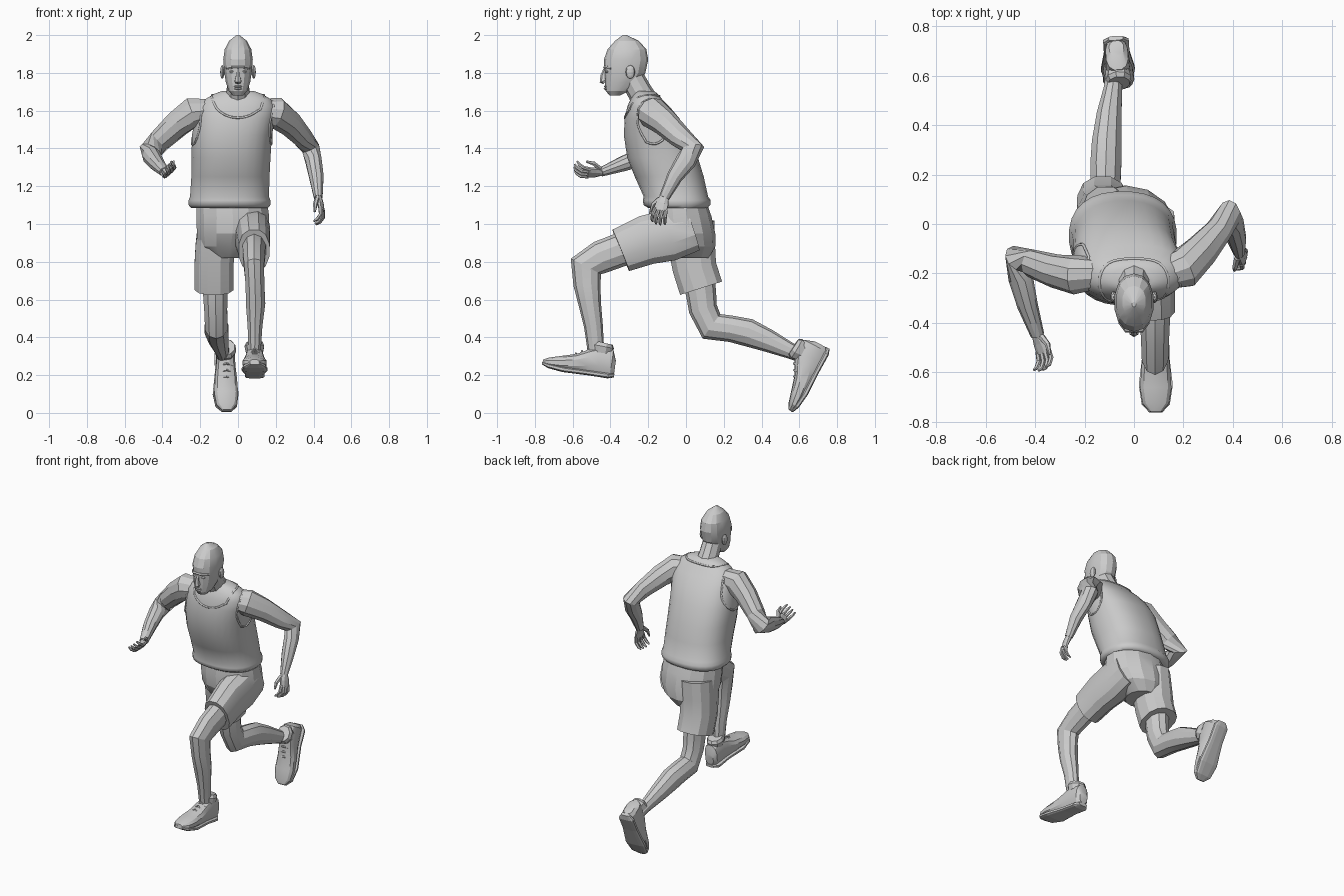
import bpy, bmesh, math
from mathutils import Vector as V, Matrix
from mathutils.bvhtree import BVHTree


def loft(name, rings, n=10, ref=(1, 0, 0), normal=None, pw=1.0, smooth=None):
    """Skin elliptical rings (x, y, z, half_side, half_depth) into a closed tube."""
    bm = bmesh.new()
    ctr = [V(r[:3]) for r in rings]
    loops = []
    for i, r in enumerate(rings):
        t = V((0, 0, 0))
        if i:
            t += (ctr[i] - ctr[i - 1]).normalized()
        if i < len(rings) - 1:
            t += (ctr[i + 1] - ctr[i]).normalized()
        t = V(normal) if normal else t.normalized()
        u = V(ref)
        u = (u - t * u.dot(t)).normalized()
        v = t.cross(u)
        loop = []
        for k in range(n):
            a = 2 * math.pi * (k + 0.5) / n
            c, s = math.cos(a), math.sin(a)
            c = math.copysign(abs(c) ** pw, c)
            s = math.copysign(abs(s) ** pw, s)
            loop.append(bm.verts.new(ctr[i] + u * c * r[3] + v * s * r[4]))
        loops.append(loop)
    for A, B in zip(loops, loops[1:]):
        for k in range(n):
            bm.faces.new((A[k], A[(k + 1) % n], B[(k + 1) % n], B[k]))
    bm.faces.new(loops[0])
    bm.faces.new(loops[-1])
    bmesh.ops.recalc_face_normals(bm, faces=bm.faces)
    me = bpy.data.meshes.new(name)
    bm.to_mesh(me)
    bm.free()
    ob = bpy.data.objects.new(name, me)
    bpy.context.collection.objects.link(ob)
    if smooth:
        bpy.ops.object.select_all(action='DESELECT')
        ob.select_set(True)
        bpy.context.view_layer.objects.active = ob
        bpy.ops.object.shade_smooth_by_angle(angle=math.radians(smooth))
    return ob


def stack(name, rows, **kw):
    """Horizontal sections given as (z, y_front, y_back, half_width, centre_x)."""
    return loft(name, [(x, (f + b) / 2, z, w, (b - f) / 2) for z, f, b, w, x in rows],
                normal=(0, 0, 1), **kw)


def ball(name, loc, scale, seg=10):
    bpy.ops.mesh.primitive_uv_sphere_add(segments=seg, ring_count=6, radius=1, location=loc)
    ob = bpy.context.object
    ob.name, ob.scale = name, scale
    return ob


# Vest with hem roll
vest = stack("vest", [
    (1.085, -.20, .115, .205, -.045), (1.10, -.225, .13, .217, -.045), (1.125, -.23, .132, .218, -.045),
    (1.145, -.225, .118, .210, -.045), (1.25, -.272, .095, .208, -.04), (1.35, -.312, .065, .210, -.037),
    (1.47, -.33, .02, .213, -.032), (1.56, -.325, -.035, .212, -.015), (1.62, -.312, -.085, .205, -.005),
    (1.66, -.295, -.125, .175, 0), (1.69, -.275, -.15, .125, 0), (1.705, -.26, -.17, .08, 0)],
    n=28, pw=.85, smooth=50)

# Neckline and armhole piping, snapped onto the vest surface
tree = BVHTree.FromPolygons([v.co for v in vest.data.vertices], [p.vertices for p in vest.data.polygons])


def piping(name, fn):
    cu = bpy.data.curves.new(name, 'CURVE')
    cu.dimensions, cu.bevel_depth, cu.bevel_resolution = '3D', .006, 1
    sp = cu.splines.new('POLY')
    sp.points.add(31)
    for i, p in enumerate(sp.points):
        a = 2 * math.pi * i / 32
        p.co = (*tree.find_nearest(V(fn(math.cos(a), math.sin(a))))[0], 1)
    sp.use_cyclic_u = True
    bpy.context.collection.objects.link(bpy.data.objects.new(name, cu))


piping("neckline", lambda c, s: (.115 * c, -.23 + .11 * s, 1.63 + .065 * s))
for sx in (-1, 1):
    piping("armhole", lambda c, s: (sx * .21, -.18 + .10 * c, 1.55 + .13 * s))

# Neck and head
loft("neck", [(0, -.19, 1.58, .09, .09), (0, -.21, 1.64, .072, .072),
              (0, -.245, 1.70, .063, .066), (0, -.29, 1.78, .06, .065)], n=10, smooth=30)
stack("head", [
    (1.68, -.405, -.35, .028, 0), (1.705, -.425, -.30, .05, 0), (1.75, -.43, -.25, .066, 0),
    (1.80, -.432, -.215, .074, 0), (1.87, -.435, -.20, .08, 0), (1.925, -.415, -.21, .072, 0),
    (1.97, -.375, -.25, .048, 0), (2.0, -.335, -.315, .008, 0)], n=14, pw=.9, smooth=20)
loft("nose", [(0, -.425, 1.82, .008, .012), (0, -.437, 1.785, .012, .016),
              (0, -.437, 1.757, .020, .021), (0, -.43, 1.748, .014, .012)], n=6)
loft("brow", [(-.058, -.395, 1.825, .008, .008), (-.03, -.428, 1.83, .009, .012),
              (.03, -.428, 1.83, .009, .012), (.058, -.395, 1.825, .008, .008)], n=6, ref=(0, 0, 1))
for z, w in ((1.728, .024), (1.716, .021)):
    ball("lip", (0, -.424, z), (w, .012, .006))
for sx in (-1, 1):
    ball("eye", (sx * .032, -.418, 1.807), (.014, .011, .008))
    ball("ear", (sx * .083, -.295, 1.805), (.012, .025, .036))

# Shorts
stack("shorts_hips", [
    (1.14, -.18, .10, .19, -.035), (1.04, -.20, .135, .197, -.027), (.95, -.19, .155, .195, -.028),
    (.88, -.15, .155, .17, -.04), (.82, -.09, .12, .10, -.05)], n=14, smooth=20)
loft("shorts_back_leg", [
    (-.115, .015, 1.0, .10, .14), (-.123, .03, .88, .105, .128),
    (-.127, .045, .77, .107, .12), (-.127, .08, .66, .105, .12)], n=12, pw=.85, smooth=20)
loft("shorts_front_leg", [
    (.065, .03, .98, .10, .13), (.075, -.09, .94, .098, .14),
    (.08, -.21, .915, .09, .135), (.085, -.345, .86, .083, .121)], n=12, pw=.85, smooth=20)

# Legs
loft("front_leg", [
    (.085, -.15, .92, .07, .085), (.085, -.33, .87, .066, .09), (.085, -.45, .825, .06, .088),
    (.085, -.53, .775, .056, .09), (.09, -.524, .68, .052, .072), (.093, -.51, .58, .054, .06),
    (.09, -.49, .46, .041, .05), (.088, -.475, .31, .033, .043)], n=10, smooth=20)
loft("back_leg", [
    (-.12, .06, .75, .07, .09), (-.12, .08, .63, .068, .08), (-.118, .09, .55, .064, .076),
    (-.115, .135, .458, .062, .08), (-.114, .24, .445, .066, .070), (-.11, .33, .425, .063, .074),
    (-.10, .44, .38, .053, .06), (-.085, .55, .33, .038, .043), (-.078, .64, .295, .035, .038)],
    n=10, smooth=20)


# Shoes: local frame has the heel at the origin and the toe towards -y
def shoe(tag, loc, pitch, yaw=0):
    M = Matrix.Translation(loc) @ Matrix.Rotation(yaw, 4, 'Z') @ Matrix.Rotation(pitch, 4, 'X')

    def along(name, rows, **kw):
        ob = loft(name, [(0, -d, (b + t) / 2, w, (t - b) / 2) for d, b, t, w in rows],
                  normal=(0, -1, 0), **kw)
        ob.matrix_world = M

    along(tag + "_shoe", [
        (0, .03, .10, .03), (.02, .008, .155, .046), (.09, .008, .165, .05), (.14, .008, .145, .052),
        (.21, .008, .108, .06), (.29, .008, .085, .065), (.35, .015, .068, .055), (.383, .03, .052, .025)],
        n=12, pw=.8, smooth=25)
    along(tag + "_sole", [
        (-.002, .01, .03, .03), (.03, 0, .03, .053), (.13, .002, .03, .053), (.27, 0, .03, .07),
        (.35, .01, .036, .058), (.385, .025, .04, .026)], n=12, pw=.6)
    cuff = loft(tag + "_sock_cuff", [(0, -.08, .13, .046, .055), (0, -.08, .165, .054, .062),
                                     (0, -.078, .185, .045, .05)], n=9)
    cuff.matrix_world = M
    for i in range(3):
        d = .155 + .03 * i
        lace = loft(tag + "_lace", [(-.035, -d, .118 - .45 * (d - .155), .005, .006),
                                    (0, -d, .142 - .55 * (d - .155), .005, .006),
                                    (.035, -d, .118 - .45 * (d - .155), .005, .006)], n=5, ref=(0, 0, 1))
        lace.matrix_world = M


shoe("front", (.088, -.385, .178), math.radians(-8))
shoe("back", (-.075, .768, .332), math.radians(62), math.radians(4))

# Arms
loft("right_arm", [
    (-.16, -.2, 1.60, .065, .065), (-.24, -.205, 1.593, .082, .08), (-.32, -.19, 1.53, .072, .068),
    (-.41, -.16, 1.445, .062, .057), (-.465, -.14, 1.385, .06, .062), (-.458, -.22, 1.36, .05, .05),
    (-.43, -.33, 1.32, .042, .042), (-.39, -.45, 1.275, .025, .028)], n=10, ref=(0, 0, 1), smooth=20)
loft("left_arm", [
    (.12, -.2, 1.60, .065, .065), (.20, -.18, 1.59, .083, .083), (.27, -.11, 1.535, .07, .072),
    (.34, -.03, 1.46, .055, .06), (.385, .035, 1.40, .05, .062), (.40, .0, 1.335, .045, .055),
    (.415, -.06, 1.25, .04, .042), (.425, -.115, 1.14, .024, .028)], n=10, smooth=20)


# Hands: f runs along the palm, s runs across the knuckles, fingers curl towards f x s
def hand(tag, wrist, f, s):
    w, f = V(wrist), V(f).normalized()
    s = V(s)
    s = (s - f * s.dot(f)).normalized()
    n = f.cross(s)
    P = lambda a, b, c: w + f * a + s * b + n * c
    loft(tag + "_palm", [(*P(-.01, 0, 0), .023, .02), (*P(.035, 0, 0), .036, .017),
                         (*P(.075, 0, .004), .038, .013)], n=8, ref=s)
    for i in range(4):
        b, k = -.029 + .019 * i, 1 - .12 * abs(i - 1.6)
        pts = [P(.065, b, .002), P(.065 + .045 * k, b * 1.2, .012), P(.065 + .068 * k, b * 1.25, .038),
               P(.065 + .072 * k, b * 1.2, .06)]
        loft(tag + "_finger", [(*p, r, r) for p, r in zip(pts, (.011, .010, .009, .005))], n=6, ref=s)
    thumb = [P(.01, .022, .005), P(.045, .05, .02), P(.085, .055, .035)]
    loft(tag + "_thumb", [(*p, r, r) for p, r in zip(thumb, (.014, .012, .006))], n=6, ref=n)


hand("right", (-.39, -.45, 1.275), (.36, -.9, -.08), (.65, .2, .6))
hand("left", (.425, -.115, 1.14), (.3, -.3, -.9), (-.2, -.9, .2))
